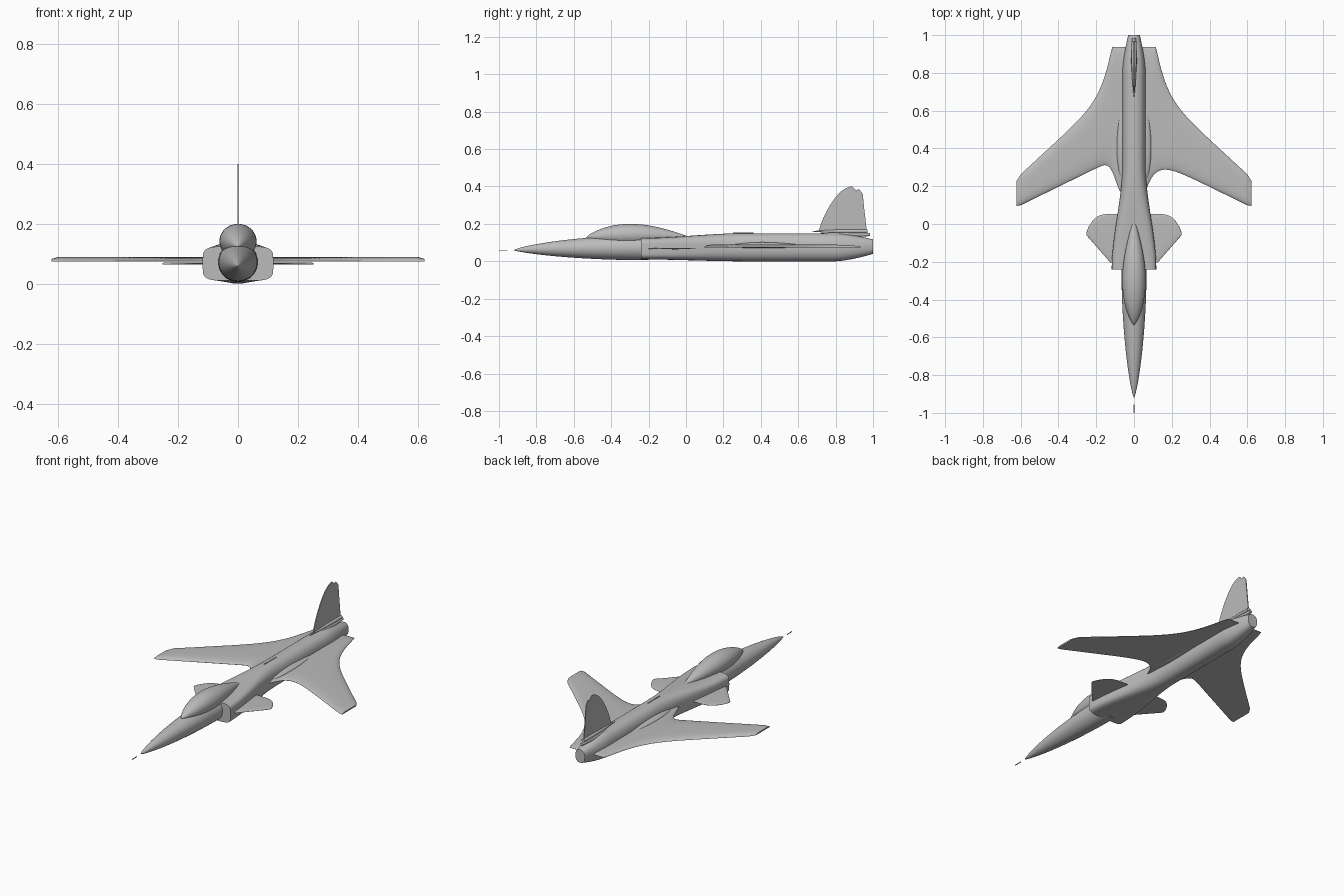
import bpy, bmesh, math

cube = bpy.data.objects.get("Cube")
if cube:
    bpy.data.objects.remove(cube)

grey = bpy.data.materials.new("airframe grey")
grey.use_nodes = True
tone = (0.5, 0.5, 0.5, 1)
grey.diffuse_color = tone
grey.node_tree.nodes["Principled BSDF"].inputs["Base Color"].default_value = tone


def skin(name, rings):
    """Bridge a list of closed rings, cap both ends and make the object."""
    bm = bmesh.new()
    loops = [[bm.verts.new(point) for point in ring] for ring in rings]
    for near, far in zip(loops, loops[1:]):
        for i in range(len(near)):
            bm.faces.new((near[i - 1], near[i], far[i], far[i - 1]))
    bm.faces.new(loops[0])
    bm.faces.new(loops[-1])
    bmesh.ops.recalc_face_normals(bm, faces=bm.faces[:])
    mesh = bpy.data.meshes.new(name)
    bm.to_mesh(mesh)
    bm.free()
    mesh.materials.append(grey)
    part = bpy.data.objects.new(name, mesh)
    bpy.context.collection.objects.link(part)
    bpy.ops.object.select_all(action='DESELECT')
    part.select_set(True)
    bpy.context.view_layer.objects.active = part
    bpy.ops.object.shade_smooth_by_angle(angle=math.radians(35))


def section(x, y, width, bottom, top, squareness=2, segments=48):
    """Superellipse ring across the flight axis."""
    def bend(value):
        return math.copysign(abs(value) ** (2 / squareness), value)

    middle, half = (top + bottom) / 2, (top - bottom) / 2
    angles = [math.tau * i / segments for i in range(segments)]
    return [(x + width * bend(math.cos(a)), y, middle + half * bend(math.sin(a)))
            for a in angles]


def steps(start, end, count, crowd=1):
    return [start + (end - start) * (i / count) ** crowd for i in range(count + 1)]


def pod(name, start, end, axis, width, up, down, arc=1.0, x=0):
    """Sine-tapered body; arc 1 closes both ends, arc 0.5 only the front."""
    rings = []
    for t in steps(0, 1, 32, crowd=1.3):
        swell = max(math.sin(math.pi * arc * t ** 0.8), 0.005) ** 0.9
        rings.append(section(x, start + (end - start) * t, width * swell,
                             axis - down * swell, axis + up * swell))
    skin(name, rings)


def lifting_surface(name, side, span, leading, trailing, base, thick):
    """Flat-bottomed sections along the span, thinned at the tip."""
    rings = []
    for x in span:
        tip = x == span[-1]
        front, back = leading(x), trailing(x)
        chord = back - front
        if tip:
            front, chord = front + chord * 0.05, chord * 0.85
        upper, lower = [], []
        for turn in steps(0, math.pi, 16):
            along = -math.cos(turn)
            y = front + chord * (along + 1) / 2
            rise = thick * max(0, 1 - along ** 4) ** 0.6 * (0.5 if tip else 1)
            upper.append((side * x, y, base + rise + 0.001))
            lower.append((side * x, y, base - rise * 0.1))
        rings.append(upper + lower[::-1])
    skin(name, rings)


def plate(name, outline, thick):
    """Upright plate on the centre line from a y, z outline."""
    skin(name, [[(x, y, z) for y, z in outline] for x in (-thick / 2, thick / 2)])


# Nose and forward fuselage, canopy
pod("forward_fuselage", -0.92, -0.2, 0.06, 0.067, 0.078, 0.054, arc=0.5)
pod("canopy", -0.535, 0.03, 0.125, 0.062, 0.075, 0.04)

# Square intake trunk easing into a round engine body and tapered exhaust
rings = []
for y in steps(-0.24, 1, 62):
    t = min((y + 0.24) / 0.55, 1)
    flare = 1 - t * t * (3 - 2 * t)
    taper = max((y - 0.8) / 0.2, 0) ** 1.5
    rings.append(section(0, y, 0.062 * (1 - taper / 2) + 0.056 * flare,
                         0.01 * flare + 0.04 * taper,
                         0.15 - 0.025 * flare - 0.033 * taper,
                         squareness=2.4 + 2.6 * flare))
skin("engine_body", rings)


# Forward-swept wings: straight edges plus curved root fairings
def wing_leading(x, sharpness):
    root = max(x - 0.06, 0) / 0.05
    return 0.393 - 0.49 * x - 0.2 * math.exp(-root ** sharpness)


def wing_trailing(x):
    x = max(x, 0.118)
    return 0.815 - 0.92 * x + 0.23 * math.exp((0.118 - x) / 0.05)


# Canards: straight front edge, rounded rear corner
def canard_leading(x):
    return 1.15 * max(x - 0.125, 0) - 0.205


def canard_trailing(x):
    return 0.053 - 0.09 * (max(x - 0.1, 0) / 0.15) ** 4


for word, side in (("left", 1), ("right", -1)):
    lifting_surface(word + "_wing", side, steps(0, 0.622, 40, crowd=1.5),
                    lambda x: wing_leading(x, 1 if side > 0 else 2),
                    wing_trailing, 0.075, 0.014)
    lifting_surface(word + "_canard", side, steps(0.06, 0.252, 24, crowd=0.7),
                    canard_leading, canard_trailing, 0.065, 0.005)
    pod(word + "_wing_fillet", 0.22, 0.67, 0.08, 0.03, 0.022, 0.01, x=side * 0.062)

# Tail fin: curved front edge and ragged tip
fin = [(y, 0.165 + 0.235 * math.sin(math.pi / 2 * (y - 0.71) / 0.18) ** 0.8)
       for y in steps(0.71, 0.89, 12)]
fin += [(0.91, 0.38), (0.925, 0.386), (0.945, 0.36), (0.952, 0.29), (0.966, 0.165)]
plate("tail_fin", fin, 0.005)

# Stacked fairings below the fin
pod("upper_fin_fairing", 0.67, 0.97, 0.16, 0.013, 0.011, 0.01, arc=0.6)
pod("lower_fin_fairing", 0.67, 0.985, 0.143, 0.015, 0.012, 0.013, arc=0.8)


# Low blade on the spine and the nose probe
def strip(name, start, end, bottom, top, thick):
    plate(name, [(start, bottom), (end, bottom), (end, top), (start, top)], thick)


strip("spine_blade", 0.25, 0.36, 0.146, 0.153, 0.004)
strip("nose_probe", -1, -0.955, 0.057, 0.061, 0.003)
